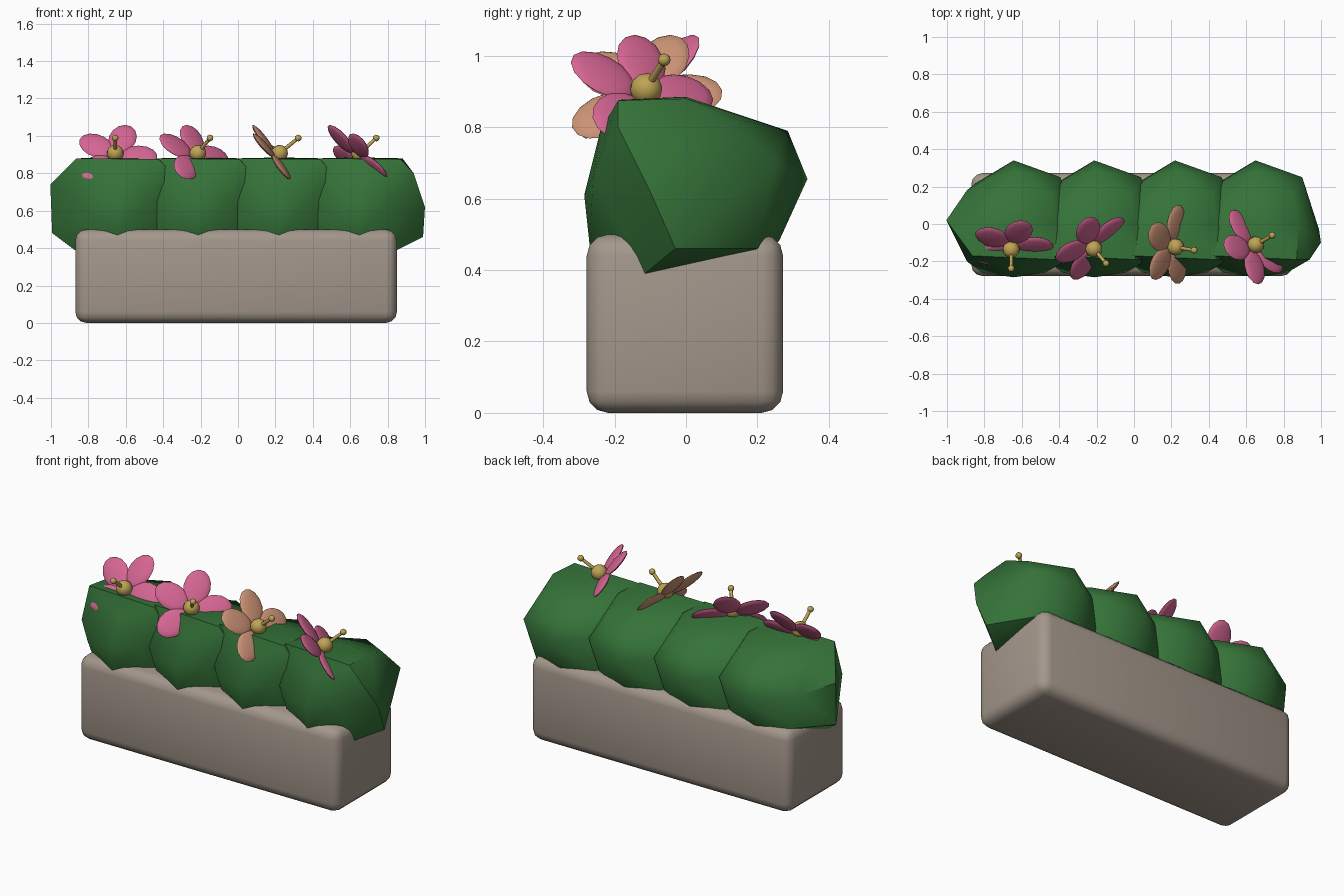
import bpy, bmesh, math
from mathutils import Matrix, Vector

if "Cube" in bpy.data.objects:
    bpy.data.objects.remove(bpy.data.objects["Cube"])


def material(name, rgb):
    m = bpy.data.materials.new(name)
    m.diffuse_color = (*rgb, 1)
    m.use_nodes = True
    m.node_tree.nodes["Principled BSDF"].inputs["Base Color"].default_value = m.diffuse_color
    return m


STONE = material("warm grey stone", (0.37, 0.31, 0.26))
GREEN = material("leaf green", (0.035, 0.17, 0.04))
PINK = material("petal pink", (0.66, 0.13, 0.29))
PEACH = material("petal peach", (0.60, 0.29, 0.18))
GOLD = material("pollen gold", (0.52, 0.37, 0.09))


def finish(name, bm, mat, angle=40):
    bmesh.ops.recalc_face_normals(bm, faces=bm.faces[:])
    me = bpy.data.meshes.new(name)
    bm.to_mesh(me)
    bm.free()
    me.materials.append(mat)
    ob = bpy.data.objects.new(name, me)
    bpy.context.collection.objects.link(ob)
    bpy.ops.object.select_all(action='DESELECT')
    ob.select_set(True)
    bpy.context.view_layer.objects.active = ob
    bpy.ops.object.shade_smooth_by_angle(angle=math.radians(angle))
    return ob


# Planter box with rounded edges
bm = bmesh.new()
bmesh.ops.create_cube(bm, size=1)
bmesh.ops.scale(bm, vec=(1.72, 0.55, 0.5), verts=bm.verts)
bmesh.ops.translate(bm, vec=(-0.01, -0.003, 0.25), verts=bm.verts)
bmesh.ops.bevel(bm, geom=bm.edges[:], offset=0.06, segments=3, profile=0.5, affect='EDGES')
finish("planter_box", bm, STONE)

# Faceted bush: hull of a few points, x relative to the bush centre
BUSH = [
    (0.22, -0.19, 0.875), (-0.22, -0.17, 0.88), (0, 0.0, 0.885), (0.23, 0.0, 0.88), (-0.2, 0.0, 0.87),
    (0.29, -0.19, 0.80), (0.35, -0.10, 0.62), (0.34, -0.03, 0.46), (0.25, 0.25, 0.70), (0.2, 0.15, 0.82),
    (-0.36, 0.02, 0.74), (-0.35, 0.0, 0.48), (-0.25, -0.2, 0.68), (-0.25, 0.18, 0.70),
    (0, 0.34, 0.655), (0, 0.285, 0.79), (0, 0.26, 0.48), (-0.2, 0.22, 0.5), (0.2, 0.2, 0.46),
    (0, -0.285, 0.61), (0.17, -0.26, 0.66), (-0.17, -0.26, 0.6), (0.03, -0.24, 0.79),
    (0, -0.27, 0.47), (0.2, -0.115, 0.39), (-0.23, -0.1, 0.39), (0.1, 0.08, 0.41),
]
SPACING = 0.431
for i in range(4):
    bm = bmesh.new()
    cx = 0.003 + (i - 1.5) * SPACING
    for x, y, z in BUSH:
        bm.verts.new((cx + x, y, z))
    res = bmesh.ops.convex_hull(bm, input=bm.verts[:])
    loose = [v for v in bm.verts if not v.link_faces]
    bmesh.ops.delete(bm, geom=loose, context='VERTS')
    finish(f"bush_{i + 1}", bm, GREEN, 38)


def ball(bm, mat, seg=14, rings=8):
    bmesh.ops.create_uvsphere(bm, u_segments=seg, v_segments=rings, radius=1, matrix=mat)


# Flowers: local z points out of the bloom, each turned 40 degrees further
for i in range(4):
    base = Vector((-0.01 + (i - 1.5) * SPACING, -0.12, 0.893))
    frame = (Matrix.Translation(base)
             @ Matrix.Rotation(math.radians(40 * i), 4, 'Z')
             @ Matrix.Rotation(math.radians(51), 4, 'X'))

    # Five flat oval petals
    bm = bmesh.new()
    for k in range(5):
        ball(bm, frame @ Matrix.Rotation(math.tau * k / 5, 4, 'Z')
             @ Matrix.Translation((0.125, 0, -0.004))
             @ Matrix.Diagonal((0.1, 0.074, 0.016, 1)))
    finish(f"flower_petals_{i + 1}", bm, PEACH if i == 2 else PINK, 60)

    # Round centre, stamen stalk and tip
    bm = bmesh.new()
    ball(bm, frame @ Matrix.Translation((0, 0, 0.022)) @ Matrix.Scale(0.045, 4))
    bmesh.ops.create_cone(bm, cap_ends=True, segments=8, radius1=0.011, radius2=0.009, depth=0.13,
                          matrix=frame @ Matrix.Translation((0, 0, 0.085)))
    ball(bm, frame @ Matrix.Translation((0, 0, 0.152)) @ Matrix.Scale(0.018, 4), 10, 6)
    finish(f"flower_centre_{i + 1}", bm, GOLD, 50)
